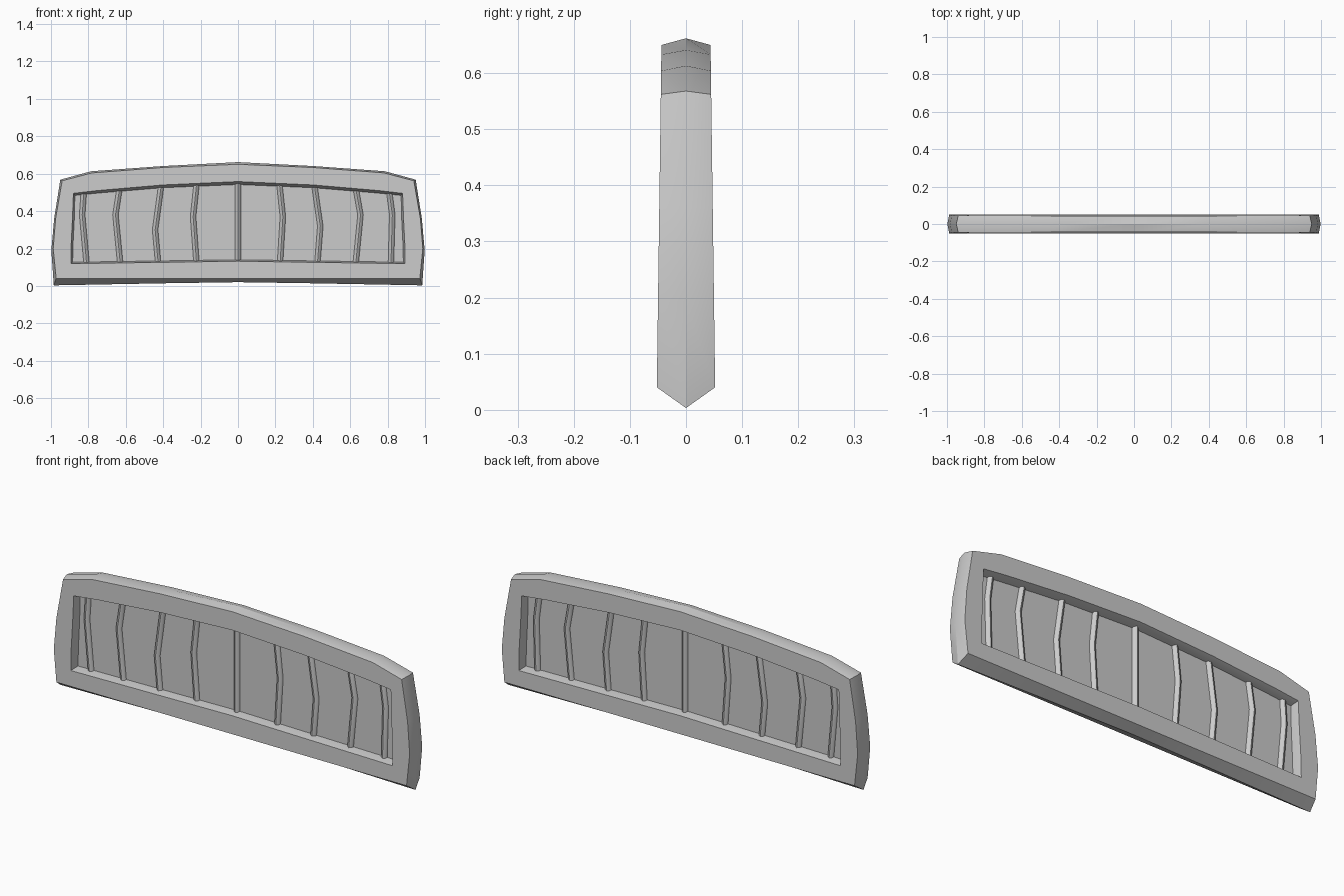
import bpy, bmesh, math
from mathutils import Vector

if "Cube" in bpy.data.objects:
    bpy.data.objects.remove(bpy.data.objects["Cube"])

# Half outlines (x, z), from top centre round to bottom centre
RIDGE = [(0, .662), (.4, .641), (.785, .613), (.95, .568), (.983, .36), (.998, .19), (.985, .003), (.4, .014), (0, .02)]
EDGE = [(0, .650), (.4, .633), (.78, .604), (.94, .562), (.975, .36), (.988, .2), (.972, .04), (.4, .04), (0, .04)]
INNER = [(0, .558), (.4, .540), (.75, .510), (.88, .495), (.885, .36), (.892, .22), (.893, .119), (.4, .126), (0, .132)]
PANEL = [(0, .542), (.4, .525), (.74, .497), (.872, .484), (.875, .36), (.882, .22), (.884, .127), (.4, .134), (0, .140)]
PANEL_Y = .006


def full(half):
    return half + [(-x, z) for x, z in reversed(half[1:-1])]


def face_y(z):
    return .0525 - .0135 * z


def finish(name, bm, angle=30):
    bmesh.ops.recalc_face_normals(bm, faces=bm.faces)
    me = bpy.data.meshes.new(name)
    bm.to_mesh(me)
    bm.free()
    ob = bpy.data.objects.new(name, me)
    bpy.context.collection.objects.link(ob)
    bpy.ops.object.select_all(action='DESELECT')
    ob.select_set(True)
    bpy.context.view_layer.objects.active = ob
    bpy.ops.object.shade_smooth_by_angle(angle=math.radians(angle))
    return ob


def add_loop(bm, half, yfun):
    return [bm.verts.new((x, yfun(z), z)) for x, z in full(half)]


def bridge(bm, rings, closed):
    n = len(rings[0])
    pairs = list(zip(rings, rings[1:])) + ([(rings[-1], rings[0])] if closed else [])
    for a, b in pairs:
        for i in range(n):
            j = (i + 1) % n
            bm.faces.new((a[i], a[j], b[j], b[i]))


# Frame: closed ring with a ridged rim and a sloping recess on both faces
bm = bmesh.new()
bridge(bm, [
    add_loop(bm, PANEL, lambda z: -PANEL_Y),
    add_loop(bm, INNER, lambda z: -face_y(z)),
    add_loop(bm, EDGE, lambda z: -face_y(z)),
    add_loop(bm, RIDGE, lambda z: 0),
    add_loop(bm, EDGE, face_y),
    add_loop(bm, INNER, face_y),
    add_loop(bm, PANEL, lambda z: PANEL_Y)], True)
finish("frame", bm, 25)

# Panel: thin slab set in the recess
bm = bmesh.new()
front = add_loop(bm, PANEL, lambda z: -PANEL_Y)
back = add_loop(bm, PANEL, lambda z: PANEL_Y)
bm.faces.new(front)
bm.faces.new(back)
bridge(bm, [front, back], False)
finish("panel", bm)

# Bars: bent rods (top x, middle x, middle z, bottom x)
BARS = [(-.825, -.833, .38, -.81), (-.635, -.655, .38, -.63), (-.412, -.443, .30, -.427),
        (-.222, -.240, .37, -.222), (0, 0, .35, 0), (.222, .240, .37, .225),
        (.410, .440, .32, .425), (.632, .655, .38, .63), (.81, .825, .38, .818)]
SIDES = 8
for k, (xt, xm, zm, xb) in enumerate(BARS):
    top = .550 - .075 * abs(xt) ** 1.3
    bm = bmesh.new()
    rings = []
    for x, z in ((xt, top), (xm, zm), (xb, .125)):
        rings.append([bm.verts.new(Vector((x + .017 * math.cos(2 * math.pi * i / SIDES),
                                           .022 * math.sin(2 * math.pi * i / SIDES), z)))
                      for i in range(SIDES)])
    bridge(bm, rings, False)
    bm.faces.new(rings[0])
    bm.faces.new(rings[-1])
    finish(f"bar_{k + 1}", bm, 50)
